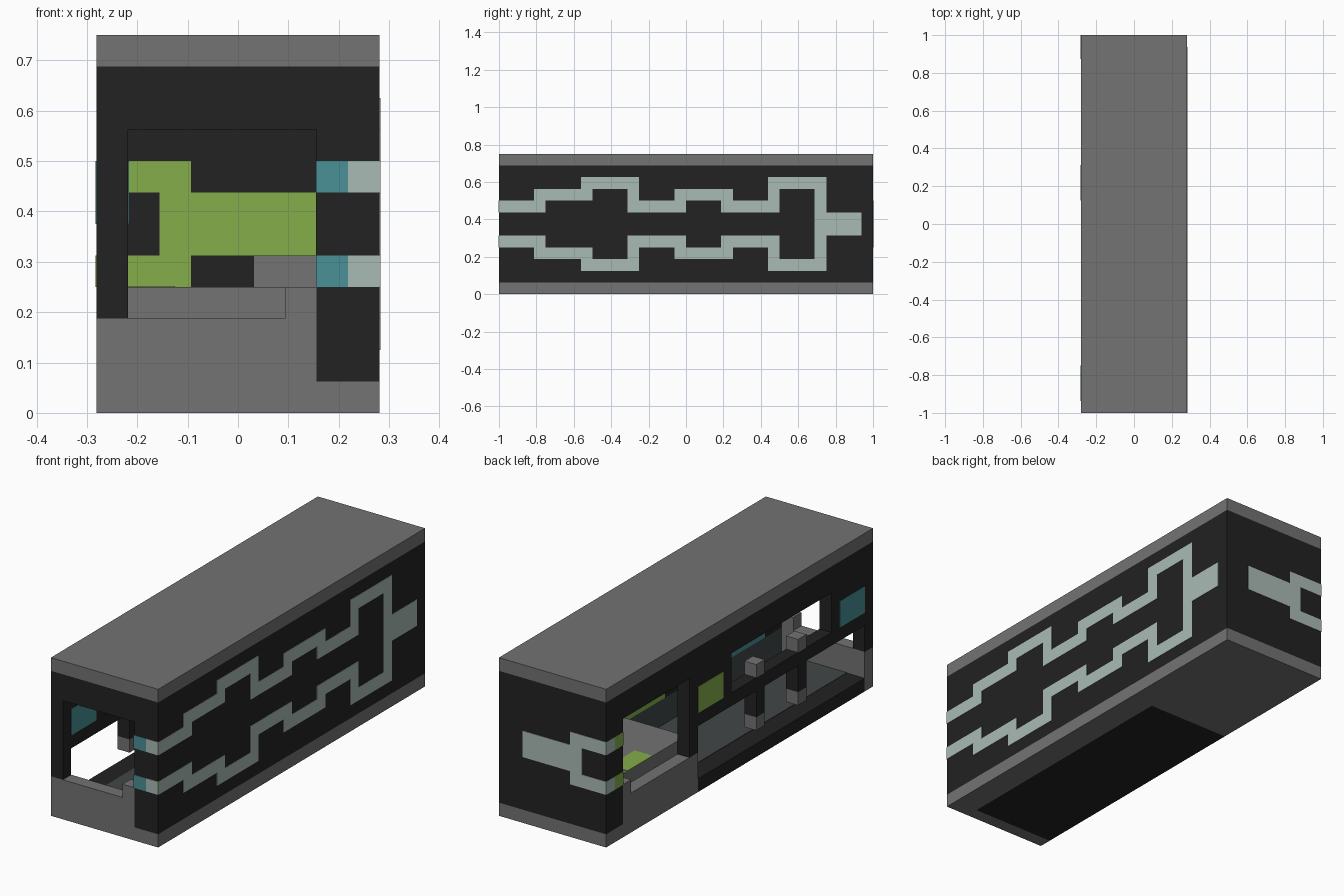
import bpy
import bmesh

U = 1 / 16       # size of one building block
E = 0.03         # how far inlays stand proud, in blocks

if "Cube" in bpy.data.objects:
    bpy.data.objects.remove(bpy.data.objects["Cube"], do_unlink=True)


def material(name, hex_code):
    srgb = [int(hex_code[i:i + 2], 16) / 255 for i in (0, 2, 4)]
    colour = [c / 12.92 if c <= 0.04045 else ((c + 0.055) / 1.055) ** 2.4 for c in srgb] + [1]
    mat = bpy.data.materials.new(name)
    mat.use_nodes = True
    mat.diffuse_color = colour
    mat.node_tree.nodes["Principled BSDF"].inputs["Base Color"].default_value = colour
    return mat


GREY = material("grey", "737373")
BLACK = material("black", "222222")
PALE = material("pale_green_grey", "AABBB5")
TEAL = material("teal", "4A9096")
GREEN = material("lime_green", "84AD4A")
SLATE = material("slate", "414747")


def boxes(name, mat, *extents):
    """One object from boxes given as x0, x1, y0, y1, z0, z1 in blocks."""
    bm = bmesh.new()
    for x0, x1, y0, y1, z0, z1 in extents:
        for v in bmesh.ops.create_cube(bm, size=1)["verts"]:
            v.co = ((x1 if v.co.x > 0 else x0) * U,
                    (y1 if v.co.y > 0 else y0) * U,
                    (z1 if v.co.z > 0 else z0) * U)
    mesh = bpy.data.meshes.new(name)
    bm.to_mesh(mesh)
    bm.free()
    mesh.materials.append(mat)
    obj = bpy.data.objects.new(name, mesh)
    bpy.context.collection.objects.link(obj)
    return obj


L, R, F, B = -4.5, 4.5, -16, 16    # outer edges
IN = 2.5                           # inner face of the thick side wall

# Roof and base
boxes("roof", GREY, (L, R, F, B, 11, 12))
boxes("ceiling", BLACK, (L + 1, IN, F + 1, B - 2, 10.8, 11))
boxes("base_rim", GREY, (IN, R, F, B, 0, 1), (L, IN, 14, B, 0, 1))
boxes("front_sill", GREY, (L, IN, F, -15, 0, 3), (1.5, IN, F, -15, 3, 4))
boxes("rear_sill", GREY, (L, L + 1, 5, 14, 0, 3), (L, L + 1, 13, 14, 3, 4))
boxes("rear_floor", GREY, (L + 1, IN, 5, 14, 0, 4))
boxes("rear_bench", GREY, (0.5, IN, 9, 14, 4, 5))
boxes("floor_mark", GREEN, (-3.5, -2, 9, 12, 4, 4 + E))
boxes("sunken_floor", BLACK, (L, IN, -15, 5, 0, 1))
boxes("floor_mat", SLATE, (-3, IN, -15, 5, 1, 1 + E))
boxes("wall_skirting", SLATE, (IN - E / 2, IN + 0.1, -15, 5, 1, 3))

# Thick walls, door frames and open side wall
boxes("thick_side_wall", BLACK, (IN, R, F, B, 1, 11))
boxes("back_wall", BLACK, (L, IN, 14, B, 1, 11))
boxes("front_door_frame", BLACK, (L, L + 1, F, -15, 3, 11), (L + 1, IN, F, -15, 9, 11))
boxes("side_door_frame", BLACK, (L, L + 1, 5, 6, 3, 9), (L, L + 1, 5, 14, 9, 11))
boxes("open_side_wall", BLACK,
      (L, L + 1, -15, 5, 9, 11), (L, L + 1, -11, 1, 5, 6),
      (L, L + 1, -15, -11, 5, 9), (L, L + 1, 1, 5, 5, 9))
boxes("front_window", TEAL, (L - E, L + 1 + E, -15, -12, 6, 8))
boxes("rear_window", GREEN, (L - E, L + 1 + E, 2, 5, 6, 8))

# Posts with grey ends in the middle opening
for side, y in (("front", -8), ("rear", -3)):
    boxes(side + "_post", BLACK, (L, L + 1, y, y + 1, 3, 6))
    boxes(side + "_post_ends", GREY, (L, L + 1, y, y + 1, 2, 3), (L, L + 1, y, y + 1, 6, 7))

# Stepped band on the thick side wall: y0, y1, z0, z1, mirrored about mid height
upper = [(F - E, -12, 7, 8), (-13, -8, 8, 9), (-9, -4, 9, 10), (-5, -4, 7, 10),
         (-5, 0, 7, 8), (-1, 4, 8, 9), (3, 8, 7, 8), (7, 8, 7, 10),
         (7, 12, 9, 10), (11, 12, 6, 10), (11, 15, 6, 7)]
band = upper + [(a, b, 12 - d, 12 - c) for a, b, c, d in upper]
boxes("side_band", PALE, *[(IN + 1, R + E, *s) for s in band])
front_part = [s for s in band if s[0] < -1]
rear_part = [s for s in band if s[0] >= -1 and s[1] < 13]
boxes("inner_front_band", TEAL, *[(IN - E, IN + 1, *s) for s in front_part])
boxes("inner_rear_band", GREEN, *[(IN - E, IN + 1, *s) for s in rear_part])

# Forked band through the back wall: x0, x1, z0, z1
fork = [(-2.5, 2.5, 5, 7), (-2.5, -1.5, 4, 8), (L - E, -1.5, 7, 8), (L - E, -1.5, 4, 5)]
boxes("back_band", PALE, *[(a, b, 15, B + E, c, d) for a, b, c, d in fork])
boxes("inner_back_band", GREEN, *[(a, b, 14 - E, 15, c, d) for a, b, c, d in fork])
